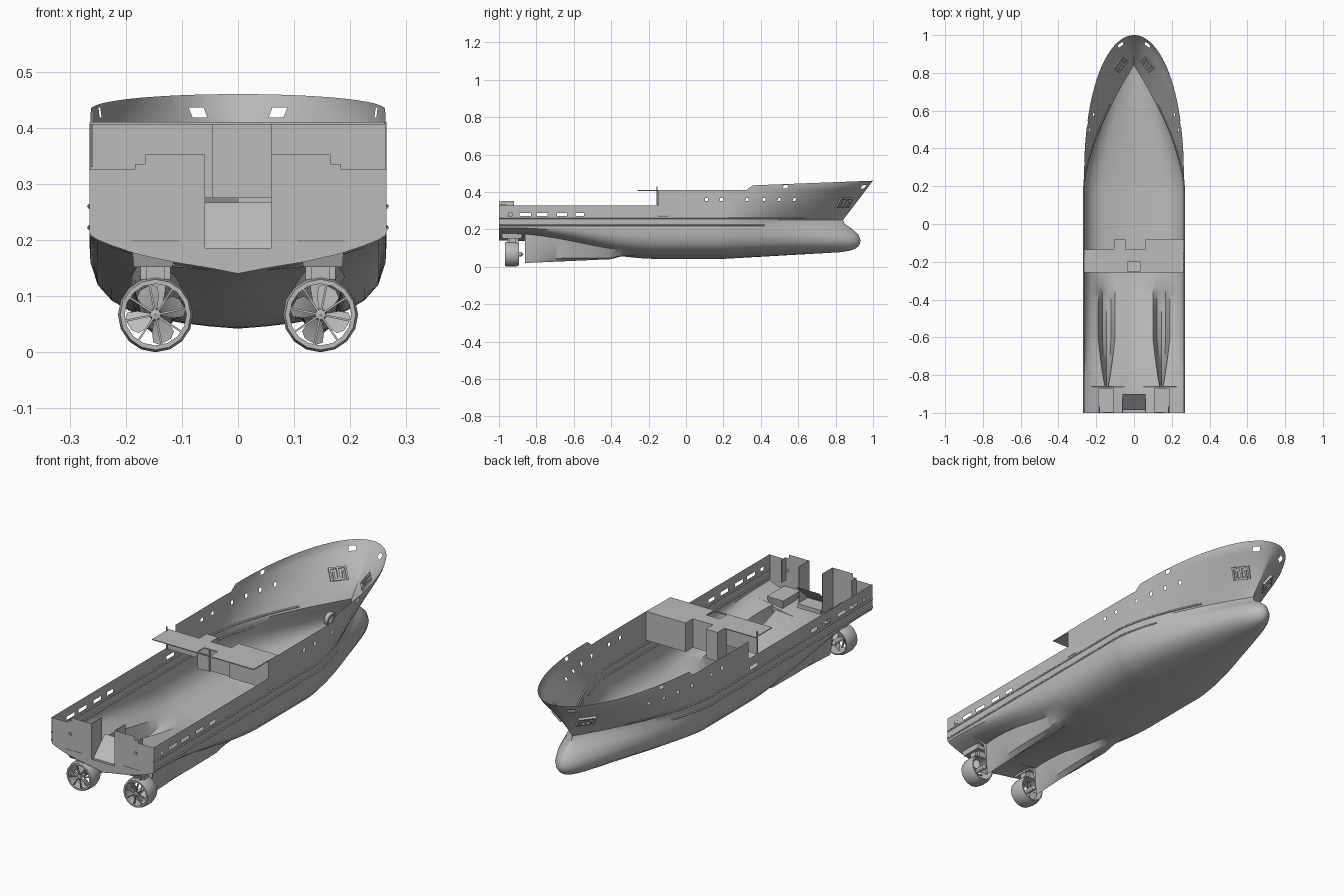
import bpy, bmesh, math
from mathutils import Vector, Matrix

if "Cube" in bpy.data.objects:
    bpy.data.objects.remove(bpy.data.objects["Cube"])

grey = bpy.data.materials.new("hull_grey")
grey.diffuse_color = (0.5, 0.5, 0.5, 1)
grey.use_nodes = True
grey.node_tree.nodes["Principled BSDF"].inputs["Base Color"].default_value = grey.diffuse_color


def clamp(v):
    return max(0.0, min(1.0, v))


def finish(name, bm, mirror=False, smooth=True, normals=True):
    if normals:
        bmesh.ops.recalc_face_normals(bm, faces=bm.faces)
    me = bpy.data.meshes.new(name)
    bm.to_mesh(me)
    bm.free()
    me.materials.append(grey)
    ob = bpy.data.objects.new(name, me)
    bpy.context.collection.objects.link(ob)
    if mirror:
        m = ob.modifiers.new("mirror", 'MIRROR')
        m.use_clip = True
    if smooth:
        bpy.ops.object.select_all(action='DESELECT')
        ob.select_set(True)
        bpy.context.view_layer.objects.active = ob
        bpy.ops.object.shade_smooth_by_angle(angle=math.radians(35))
    return ob


def add_box(bm, lo, hi, frame=Matrix()):
    lo, hi = Vector(lo), Vector(hi)
    size = Matrix.Diagonal((*(hi - lo), 1))
    bmesh.ops.create_cube(bm, size=1, matrix=frame @ Matrix.Translation((lo + hi) / 2) @ size)


def box(name, lo, hi, mirror=False):
    bm = bmesh.new()
    add_box(bm, lo, hi)
    return finish(name, bm, mirror, False)


# Hull lines: half breadth, z amidships, z at transom, z at bow, stem y, bulb radius
lower = [(0, .042, .14, .075, .78, 0), (.05, .046, .15, .078, .83, .02),
         (.1, .052, .158, .084, .865, .034), (.122, .056, .162, .089, .885, .041),
         (.145, .06, .167, .094, .9, .046), (.168, .065, .172, .1, .91, .05),
         (.19, .072, .178, .108, .92, .055), (.225, .092, .19, .122, .93, .06),
         (.25, .12, .2, .142, .933, .062), (.263, .16, .208, .172, .922, .055),
         (.265, .2, .216, .205, .885, .032), (.265, .225, .235, .23, .848, .01)]
upper = [.25, .272, .288, .32, .352, .368, .41, .418, .436, .5]
rows = lower + [(.265, z, z, z, None, 0) for z in upper]
SKEG = {2: 0, 3: .85, 4: 1, 5: .85, 6: 0}


def sheer(c):
    if c < -.085:
        return .328
    return .41 + .025 * clamp((c - .33) / .03) + .025 * clamp((c - .36) / .64)


def hull_point(c, j):
    x, zm, zt, zb, ys, r = rows[j]
    t = clamp((c - .2) / .8)
    if ys is None:
        zm = zt = zb = min(zm, sheer(c))
        ys = .84 + .16 * (zm - .25) / .21
    if t > 0:                                   # forebody, flare and bulb
        k = clamp((zm - .25) / .18)
        p, q = 1.5 + .9 * k, 1 - .5 * k
        x = x * max(0, 1 - t ** p) ** q + r * t ** 3 * max(0, 1 - t ** 8) ** .5
        return Vector((x, .2 + t * (ys - .2), zm + (zb - zm) * t))
    s = clamp((-.15 - c) / .8)                  # afterbody rising to the transom
    z = zm + (zt - zm) * s * s * (3 - 2 * s)
    if j in SKEG and -.8605 <= c < -.25:        # twin skegs
        x = .145 + (x - .145) * clamp((c + .885) / .28) ** .7
        bottom = min(z, .045 + (c + .3) * .045)
        z += (bottom - z) * SKEG[j] * clamp((-.25 - c) / .15)
    return Vector((x, c, z))


# Openings: row height -> spans along the length
holes = {.272: [(-.95, -.93), (-.89, -.83), (-.8, -.74), (-.69, -.635), (-.59, -.545), (-.15, -.095)],
         .352: [(c - .008, c + .008) for c in (.11, .19, .34, .44, .53, .62)],
         .418: [(.53, .555), (.962, .982)]}
cols = {round(-1 + i / 30, 4) for i in range(61)} | {-.86, -.862, -.085, -.0855, .33, .36}
cols |= {round(1 - .1 * (k / 10) ** 2, 4) for k in range(10)}
cols |= {c for spans in holes.values() for span in spans for c in span}
cols = sorted(cols)

bm = bmesh.new()
grid = [[bm.verts.new(hull_point(c, j)) for j in range(len(rows))] for c in cols]
for i in range(len(cols) - 1):
    mid = (cols[i] + cols[i + 1]) / 2
    for j in range(len(rows) - 1):
        if any(a < mid < b for a, b in holes.get(rows[j][1], []) if j >= len(lower)):
            continue
        bm.faces.new((grid[i][j], grid[i + 1][j], grid[i + 1][j + 1], grid[i][j + 1]))
bmesh.ops.remove_doubles(bm, verts=bm.verts, dist=1e-5)
finish("hull", bm, mirror=True, normals=False)


def surface(c, z):
    pts = [hull_point(c, j) for j in range(len(rows))]
    for a, b in zip(pts, pts[1:]):
        if a.z <= z <= b.z and b.z > a.z:
            return a.lerp(b, (z - a.z) / (b.z - a.z))
    return pts[-1]


# Rubbing rails along both sides
def rail(name, z, end):
    for side in (-1, 1):
        cu = bpy.data.curves.new(name, 'CURVE')
        cu.dimensions = '3D'
        cu.bevel_depth = .004
        cu.bevel_resolution = 1
        pts = [surface(c, z) for c in cols if c <= end]
        sp = cu.splines.new('POLY')
        sp.points.add(len(pts) - 1)
        for p, v in zip(sp.points, pts):
            p.co = (v.x * side, v.y, v.z, 1)
        cu.materials.append(grey)
        bpy.context.collection.objects.link(bpy.data.objects.new(name, cu))


rail("upper_rail", .26, .76)
rail("lower_rail", .222, .48)

# Transom with centre notch
bm = bmesh.new()
edge = [(r[0], r[2]) for r in lower] + [(.265, .326), (.182, .326), (.182, .335), (.165, .335),
                                        (.165, .352), (.061, .352), (.061, .186), (0, .186)]
bm.faces.new([bm.verts.new((x, -.998, z)) for x, z in edge])
finish("transom", bm, mirror=True, smooth=False)
box("notch_wall", (.059, -.998, .17), (.063, -.92, .352), True)
box("stern_corner_wall", (.18, -.998, .23), (.184, -.965, .335), True)
box("stern_roller", (-.06, -.985, .165), (.06, -.91, .185))
bm = bmesh.new()
bm.faces.new([bm.verts.new(v) for v in ((-.06, -.985, .186), (.06, -.985, .186),
                                        (.06, -.9, .267), (-.06, -.9, .267))])
finish("stern_ramp", bm, smooth=False)

# Transom fairlead rims and vents
bm = bmesh.new()
rim = [[bm.verts.new((.225 + .011 * k * math.cos(a), -1, .278 + .007 * k * math.sin(a)))
        for a in [i * math.tau / 16 for i in range(16)]] for k in (1, .7)]
for i in range(16):
    n = (i + 1) % 16
    bm.faces.new((rim[0][i], rim[0][n], rim[1][n], rim[1][i]))
for z in (.27, .275, .28):
    add_box(bm, (.163, -1.0, z - .0015), (.178, -.997, z + .0015))
finish("fairlead_and_vent", bm, mirror=True, smooth=False)

# Bridge deck platform with a hatch opening, and the casings below it
bm = bmesh.new()
for lo, hi in (((-.265, -.258), (-.035, -.135)), ((.035, -.258), (.262, -.135)),
               ((-.035, -.258), (.035, -.25)), ((-.035, -.2), (.035, -.135))):
    add_box(bm, (*lo, .406), (*hi, .41))
finish("platform", bm, smooth=False)
box("large_casing", (.06, -.15, .275), (.264, -.082, .41))
box("small_casing", (-.105, -.15, .275), (-.045, -.082, .41))
box("side_bulkhead", (-.264, -.152, .325), (-.105, -.148, .408))
box("centre_bulkhead", (-.045, -.14, .275), (.06, -.136, .408))
box("mast_post", (-.262, -.157, .33), (-.258, -.153, .43))

# Anchor pockets on the bow
centre = surface(.925, .345)
along = (surface(.935, .345) - surface(.915, .345)).normalized()
up = (surface(.925, .36) - surface(.925, .33)).normalized()
out = along.cross(up).normalized()
up = out.cross(along)
frame = Matrix((along, up, out)).transposed().to_4x4()
frame.translation = centre
bm = bmesh.new()
for lo, hi in (((-.04, .022), (.04, .03)), ((-.04, -.03), (-.032, .03)), ((.032, -.03), (.04, .03)),
               ((-.025, -.03), (.025, -.02)), ((-.005, -.03), (.005, .03)),
               ((-.025, -.03), (-.017, .01)), ((.017, -.03), (.025, .01))):
    add_box(bm, (*lo, -.008), (*hi, .01), frame)
finish("anchor_pocket", bm, mirror=True, smooth=False)


# Rings turned around the fore-aft axis or the cross axis
def add_lathe(bm, profile, frame, n=16):
    rings = [[bm.verts.new(frame @ Vector((r * math.cos(i * math.tau / n), y, r * math.sin(i * math.tau / n))))
              for i in range(n)] for r, y in profile]
    for a, b in zip(rings, rings[1:] + rings[:1]):
        for i in range(n):
            k = (i + 1) % n
            bm.faces.new((a[i], a[k], b[k], b[i]))


# Bow thruster tunnel rim
bm = bmesh.new()
add_lathe(bm, [(.031, -.012), (.031, .012), (.024, .012), (.024, -.012)],
          Matrix.Translation((.07, .79, .155)) @ Matrix.Rotation(math.radians(-75), 4, 'Z'), 24)
finish("bow_thruster_rim", bm, mirror=True)

# Stern thrusters: duct, spokes, hub, blades, neck and mount
hub = Matrix.Translation((.147, -.93, .067))
bm = bmesh.new()
add_lathe(bm, [(.063, -.038), (.067, -.02), (.067, .015), (.06, .038), (.055, .038), (.055, -.038)], hub)
finish("thruster_duct", bm, mirror=True)

bm = bmesh.new()
add_lathe(bm, [(.001, -.038), (.009, -.036), (.011, 0), (.012, .05), (.001, .06)], hub)
for i in range(8):
    turn = hub @ Matrix.Rotation(i * math.tau / 8 + .2, 4, 'Y')
    add_box(bm, (.006, -.036, -.0018), (.058, -.028, .0018), turn)
finish("thruster_hub", bm, mirror=True)

bm = bmesh.new()
for i in range(4):
    turn = hub @ Matrix.Rotation(i * math.tau / 4 + .5, 4, 'Y')
    pairs = []
    for r, w, y in ((.008, .006, .01), (.025, .017, .011), (.042, .021, .009), (.051, .011, .004)):
        pairs.append([bm.verts.new(turn @ Vector((r, s * y, s * w + r * .15))) for s in (-1, 1)])
    for a, b in zip(pairs, pairs[1:]):
        bm.faces.new((a[0], b[0], b[1], a[1]))
finish("propeller_blades", bm, mirror=True)

bm = bmesh.new()
add_box(bm, (.13, -.955, .122), (.164, -.895, .175))
add_box(bm, (.12, -.945, .13), (.174, -.91, .155))
finish("thruster_neck", bm, mirror=True, smooth=False)

bm = bmesh.new()
add_box(bm, (.105, -.999, .152), (.19, -.87, .2))
for v in bm.verts:
    if v.co.z < .17:
        v.co.x += .012 if v.co.x < .147 else -.004
        v.co.y += .02 if v.co.y < -.93 else -.01
finish("thruster_mount", bm, mirror=True, smooth=False)
